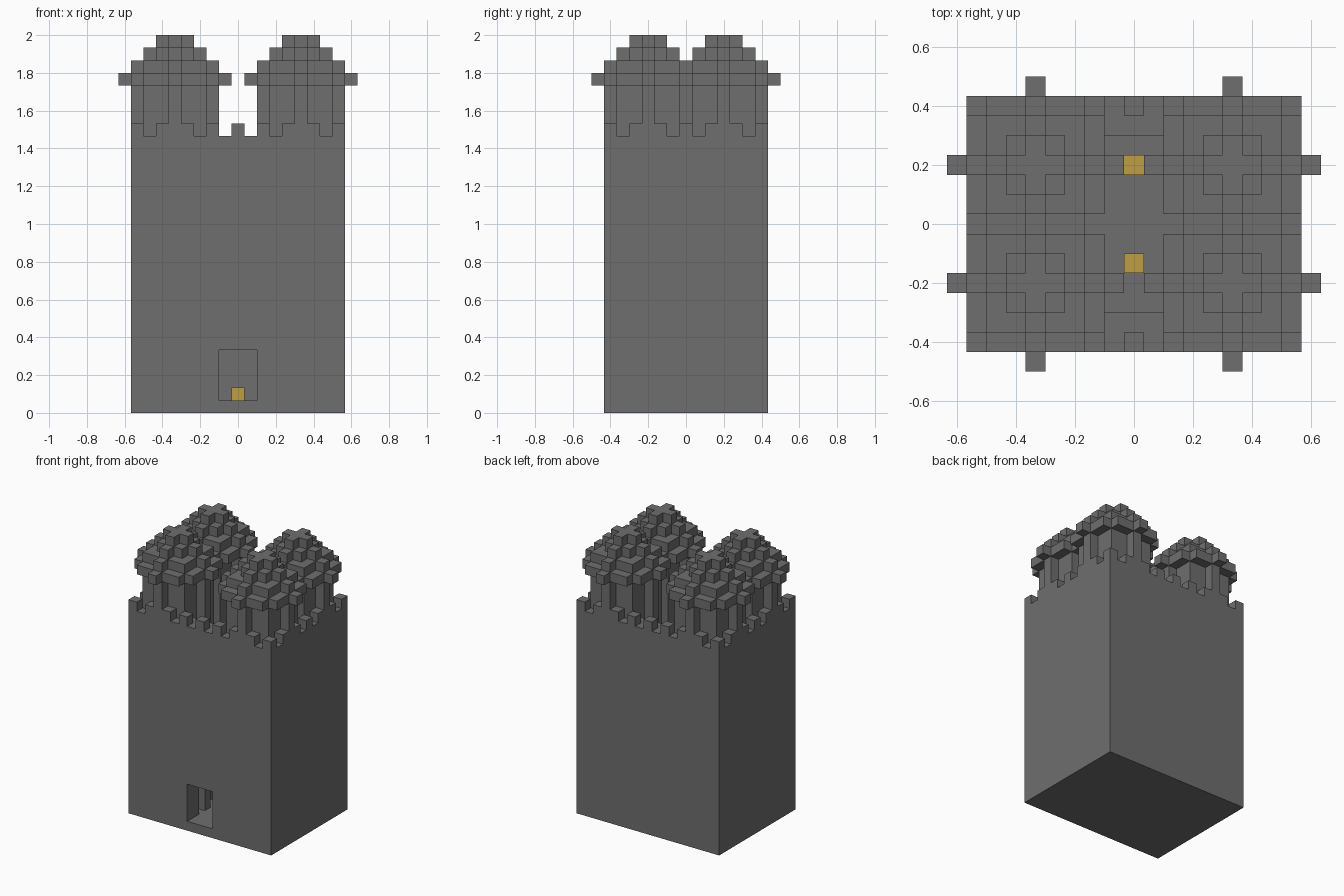
import bpy, bmesh
from mathutils import Vector

if "Cube" in bpy.data.objects:
    bpy.data.objects.remove(bpy.data.objects["Cube"])

U = 1 / 15            # edge of one block
HX, HY = 8, 6         # outermost block index of the keep in x and y
WALL = 2              # wall thickness in blocks
WALL_TOP = 22


def material(name, rgb):
    m = bpy.data.materials.new(name)
    m.use_nodes = True
    m.diffuse_color = (*rgb, 1)
    m.node_tree.nodes["Principled BSDF"].inputs["Base Color"].default_value = (*rgb, 1)
    return m


stone = material("grey stone", (0.156, 0.156, 0.156))
gold = material("gold", (0.52, 0.34, 0.06))


def add_object(name, bm, mat):
    bmesh.ops.recalc_face_normals(bm, faces=bm.faces)
    mesh = bpy.data.meshes.new(name)
    bm.to_mesh(mesh)
    bm.free()
    mesh.materials.append(mat)
    ob = bpy.data.objects.new(name, mesh)
    bpy.context.collection.objects.link(ob)
    return ob


def prism(name, cells, z0, z1, mat=stone):
    """Extrude a plan of square cells from block level z0 to z1."""
    bm = bmesh.new()
    for x, y in sorted(cells):
        corners = ((-.5, -.5), (.5, -.5), (.5, .5), (-.5, .5))
        bm.faces.new([bm.verts.new(((x + a) * U, (y + b) * U, z0 * U)) for a, b in corners])
    bmesh.ops.remove_doubles(bm, verts=bm.verts, dist=U / 100)
    base = bm.faces[:]
    ext = bmesh.ops.extrude_face_region(bm, geom=base, use_keep_orig=True)
    top = [g for g in ext["geom"] if isinstance(g, bmesh.types.BMVert)]
    bmesh.ops.translate(bm, verts=top, vec=(0, 0, (z1 - z0) * U))
    bmesh.ops.recalc_face_normals(bm, faces=bm.faces)
    bmesh.ops.dissolve_limit(bm, angle_limit=0.01, verts=bm.verts, edges=bm.edges)
    return add_object(name, bm, mat)


def box(name, lo, hi):
    """Box between two corners given in blocks."""
    lo, hi = Vector(lo) * U, Vector(hi) * U
    bm = bmesh.new()
    bmesh.ops.create_cube(bm, size=1)
    for v in bm.verts:
        v.co = (lo + hi) / 2 + v.co * (hi - lo)
    return add_object(name, bm, stone)


def cut(target, cutter):
    cutter.hide_render = True
    mod = target.modifiers.new("cut", "BOOLEAN")
    mod.operation, mod.solver, mod.object = "DIFFERENCE", "EXACT", cutter
    bpy.context.view_layer.objects.active = target
    bpy.ops.object.modifier_apply(modifier=mod.name)
    bpy.data.objects.remove(cutter)


# Keep: open-topped hollow block with a doorway in the front wall
ox, oy = HX + .5, HY + .5
ix, iy = ox - WALL, oy - WALL
keep = box("keep", (-ox, -oy, 0), (ox, oy, WALL_TOP))
cut(keep, box("well_cutter", (-ix, -iy, 1), (ix, iy, WALL_TOP + 2)))
cut(keep, box("door_cutter", (-1.5, -oy - 1, 1), (1.5, -iy + .5, 5)))

# Battlements: every second block around the outer edge
merlons = {(x, y) for x in range(-HX, HX + 1, 2) for y in range(-HY, HY + 1, 2)
           if abs(x) == HX or abs(y) == HY}


def discs(r):
    """Blocky discs of radius r at the four turret centres."""
    span = range(-r, r + 1)
    return {(cx + dx, cy + dy) for cx in (-5, 5) for cy in (-3, 3)
            for dx in span for dy in span if dx * dx + dy * dy <= r * r}


# Turret shafts: inside the well, then full size above the wall
shaft = discs(3)
prism("inner_turret_shafts", {(x, y) for x, y in shaft if abs(x) < ix and abs(y) < iy}, 1, WALL_TOP)
prism("outer_turret_shafts", shaft, WALL_TOP, 26)
prism("battlements", merlons - shaft, WALL_TOP, WALL_TOP + 1)

# Stepped turret domes
for i, r in enumerate((4, 3, 2, 1)):
    prism("dome_tier_%d" % (i + 1), discs(r), 26 + i, 27 + i)

# Gold blocks on the floor of the keep
prism("front_gold_block", {(0, -2)}, 1, 2, gold)
prism("back_gold_block", {(0, 3)}, 1, 2, gold)
